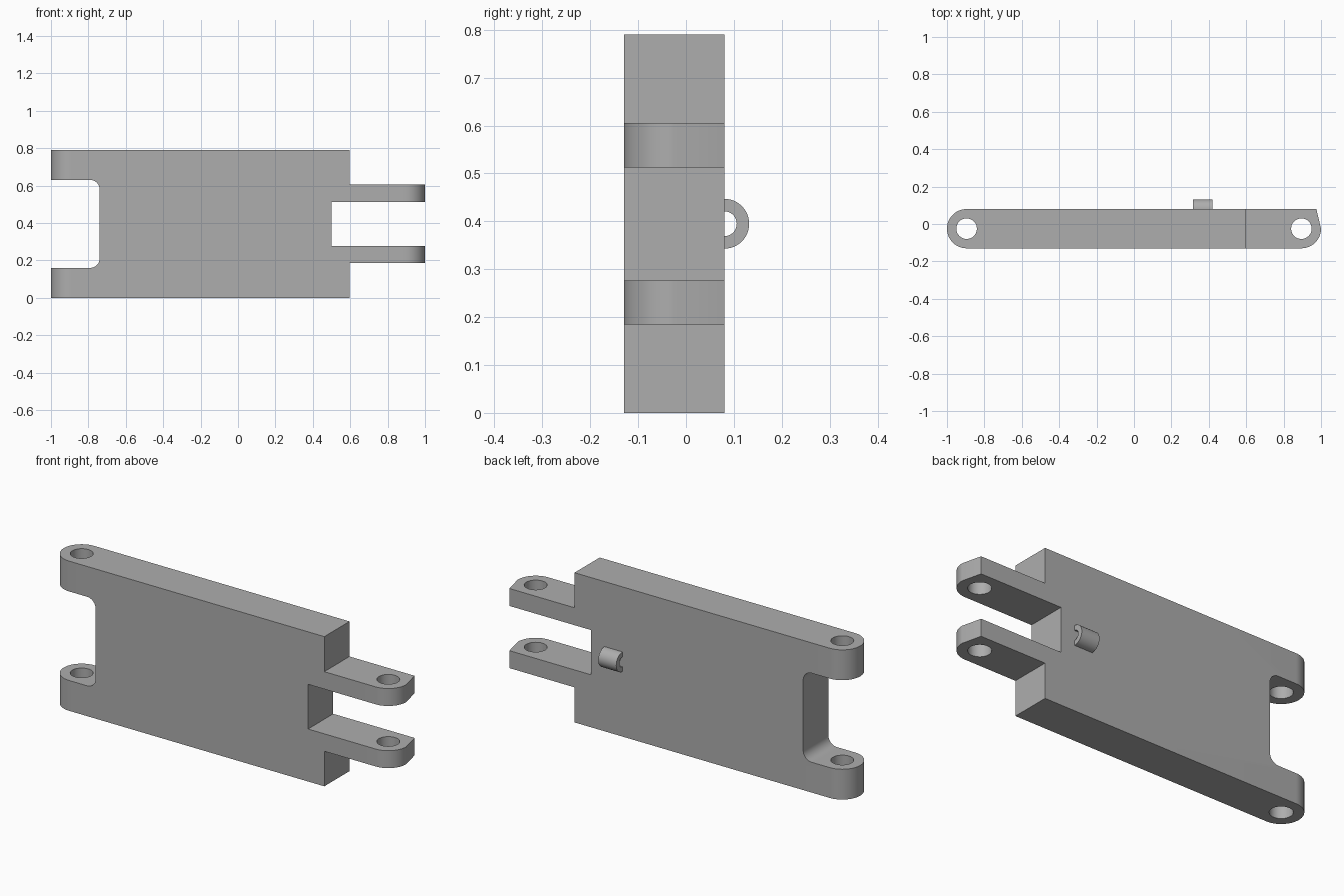
import bpy
import bmesh
from math import cos, sin, radians
from mathutils import Vector

if "Cube" in bpy.data.objects:
    bpy.data.objects.remove(bpy.data.objects["Cube"])

grey = bpy.data.materials.new("plain grey")
grey.use_nodes = True
grey.diffuse_color = (0.42, 0.42, 0.42, 1)
grey.node_tree.nodes["Principled BSDF"].inputs["Base Color"].default_value = grey.diffuse_color

FRONT, BACK = -0.13, 0.08
HEIGHT = 0.79
MID_Z = HEIGHT / 2
PIN_Y = (FRONT + BACK) / 2
PIN_X = 0.895
ROUND = 0.105


def arc(cx, cy, r, start, end, steps=16):
    angles = [radians(start + (end - start) * i / steps) for i in range(steps + 1)]
    return [(cx + r * cos(a), cy + r * sin(a)) for a in angles]


def extrude(name, points, axis, low, high):
    """Extrude a 2D outline along the x, y or z axis."""
    place = {
        "x": lambda a, b: (low, a, b),
        "y": lambda a, b: (a, low, b),
        "z": lambda a, b: (a, b, low),
    }[axis]
    bm = bmesh.new()
    face = bm.faces.new([bm.verts.new(place(*p)) for p in points])
    made = bmesh.ops.extrude_face_region(bm, geom=[face])
    moved = [v for v in made["geom"] if isinstance(v, bmesh.types.BMVert)]
    shift = Vector([high - low if a == axis else 0 for a in "xyz"])
    bmesh.ops.translate(bm, verts=moved, vec=shift)
    bmesh.ops.recalc_face_normals(bm, faces=bm.faces)
    mesh = bpy.data.meshes.new(name)
    bm.to_mesh(mesh)
    bm.free()
    mesh.materials.append(grey)
    obj = bpy.data.objects.new(name, mesh)
    bpy.context.collection.objects.link(obj)
    return obj


def activate(obj):
    bpy.ops.object.select_all(action="DESELECT")
    obj.select_set(True)
    bpy.context.view_layer.objects.active = obj


def combine(obj, cutter, operation):
    mod = obj.modifiers.new("cut", "BOOLEAN")
    mod.operation = operation
    mod.solver = "EXACT"
    mod.object = cutter
    activate(obj)
    bpy.ops.object.modifier_apply(modifier=mod.name)
    bpy.data.objects.remove(cutter)


def smooth(obj):
    activate(obj)
    bpy.ops.object.shade_smooth_by_angle(angle=radians(25))


# Plan outline: round left end, half-round right end with a slanted back
plan = arc(-PIN_X, PIN_Y, ROUND, 90, 270, 32)
plan += arc(PIN_X, PIN_Y, ROUND, -90, 0)
plan += [(0.975, BACK)]
link_plate = extrude("link_plate", plan, "z", 0, HEIGHT)

# Front outline: lower half listed, upper half mirrored
lower = arc(-0.79, 0.21, 0.05, 0, -90, 8)
lower += [(-1.1, 0.16), (-1.1, 0), (0.595, 0), (0.595, 0.185),
          (1.1, 0.185), (1.1, 0.277), (0.5, 0.277)]
upper = [(x, HEIGHT - z) for x, z in reversed(lower)]
outline = extrude("outline_cutter", lower + upper, "y", -0.3, 0.3)
combine(link_plate, outline, "INTERSECT")

# Pin holes through both ends
for x in (-PIN_X, PIN_X):
    circle = arc(x, PIN_Y, 0.055, 0, 360, 32)[:-1]
    combine(link_plate, extrude("hole_cutter", circle, "z", -0.1, 0.9), "DIFFERENCE")
smooth(link_plate)

# Half-ring loop on the back
ring = arc(BACK, MID_Z, 0.052, -90, 90, 24) + arc(BACK, MID_Z, 0.026, 90, -90, 24)
smooth(extrude("back_loop", ring, "x", 0.315, 0.42))
